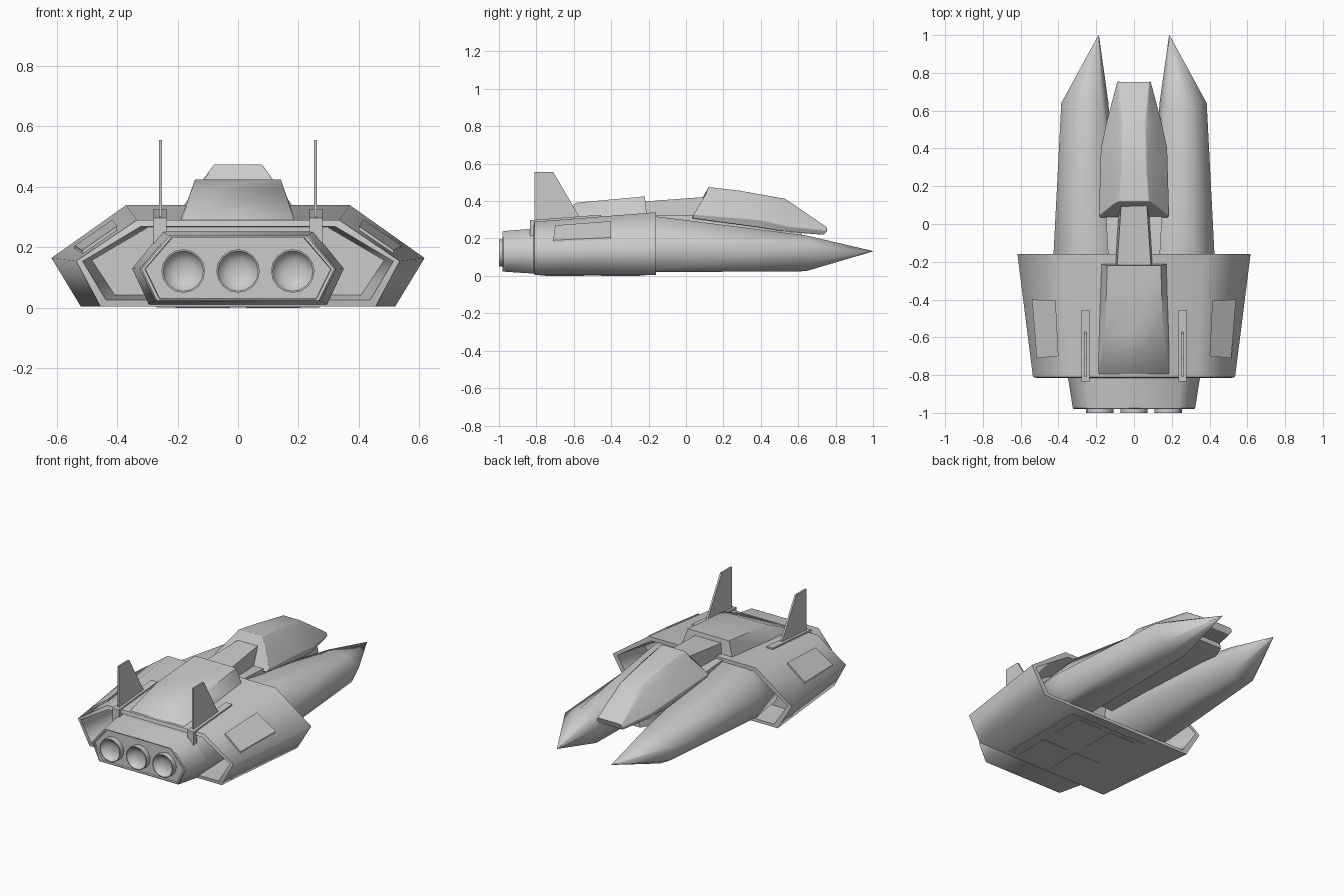
import bpy, bmesh, math
from mathutils import Vector

if "Cube" in bpy.data.objects:
    bpy.data.objects.remove(bpy.data.objects["Cube"])


def finish(name, bm, smooth=30, mirror=False, bevel=0.0):
    bmesh.ops.recalc_face_normals(bm, faces=bm.faces)
    me = bpy.data.meshes.new(name)
    bm.to_mesh(me)
    bm.free()
    ob = bpy.data.objects.new(name, me)
    bpy.context.collection.objects.link(ob)
    if bevel:
        b = ob.modifiers.new("bevel", "BEVEL")
        b.width, b.segments, b.limit_method = bevel, 2, "ANGLE"
    if mirror:
        ob.modifiers.new("mirror", "MIRROR")
    if smooth:
        bpy.ops.object.select_all(action="DESELECT")
        ob.select_set(True)
        bpy.context.view_layer.objects.active = ob
        bpy.ops.object.shade_smooth_by_angle(angle=math.radians(smooth))
    return ob


def loft(name, rings, sharp_rings=False, **kw):
    """Skin a list of equal-length 3D rings and cap both ends."""
    bm = bmesh.new()
    vs = [[bm.verts.new(p) for p in r] for r in rings]
    n = len(rings[0])
    for a, b in zip(vs, vs[1:]):
        for i in range(n):
            j = (i + 1) % n
            bm.faces.new((a[i], a[j], b[j], b[i]))
    bm.faces.new(vs[0])
    bm.faces.new(vs[-1])
    if sharp_rings:
        for r in vs:
            for i in range(n):
                bm.edges.get((r[i], r[(i + 1) % n])).smooth = False
    return finish(name, bm, **kw)


def sym(half):
    """Complete a half ring across x = 0."""
    return half + [(-x, y, z) for x, y, z in reversed(half)]


def section(y, pts, sx=1, sz=1, cz=0.15):
    return sym([(x * sx, y, cz + (z - cz) * sz) for x, z in pts])


def box(name, x0, x1, y0, y1, z0, z1, **kw):
    return loft(name, [[(x0, y, z0), (x1, y, z0), (x1, y, z1), (x0, y, z1)]
                       for y in (y0, y1)], **kw)


# Wide rear hull: hollow at both ends with a bulkhead in the middle
front = [(0.37, 0.34), (0.617, 0.165), (0.52, 0.005)]
rear = [(0.335, 0.29), (0.535, 0.155), (0.455, 0.005)]
mid = [(0.35, 0.31), (0.575, 0.16), (0.485, 0.005)]
loft("rear_hull", [
    section(-0.36, mid, 0.93, 0.85), section(-0.16, front, 0.95, 0.87),
    section(-0.16, front), section(-0.81, rear),
    section(-0.815, rear, 0.96, 0.85), section(-0.50, mid, 0.84, 0.74)],
    sharp_rings=True, smooth=100)

# Engine block with recessed rear face
eng = [(0.25, 0.253), (0.35, 0.13), (0.295, 0.012)]
loft("engine_block", [
    section(-0.45, eng), section(-0.81, eng),
    section(-0.975, eng, 0.925, 0.90, 0.12), section(-0.98, eng, 0.91, 0.88, 0.12),
    section(-0.98, eng, 0.88, 0.84, 0.12), section(-0.967, eng, 0.875, 0.83, 0.12)],
    sharp_rings=True, smooth=100)

# Three round nozzles with bowl interiors
for k in (-1, 0, 1):
    loft("engine_nozzle", [
        [(0.181 * k + r * math.cos(i * math.pi / 8), y, 0.122 + r * math.sin(i * math.pi / 8))
         for i in range(16)]
        for r, y in ((0.072, -0.94), (0.072, -1.0), (0.067, -1.0),
                     (0.058, -0.985), (0.038, -0.972), (0.012, -0.968))], smooth=40)

# Upper hump on the hull
loft("dorsal_hump", [
    sym([(0.185, -0.795, 0.292), (0.198, -0.805, 0.27)]),
    sym([(0.153, -0.58, 0.392), (0.197, -0.60, 0.27)]),
    sym([(0.142, -0.22, 0.425), (0.19, -0.205, 0.28)])], smooth=70)

# Neck linking hump and cockpit
loft("neck", [
    sym([(0.09, -0.22, 0.398), (0.105, -0.22, 0.27)]),
    sym([(0.065, 0.14, 0.425), (0.08, 0.14, 0.27)])])

# Faceted cockpit
loft("cockpit", [
    sym([(0.08, 0.12, 0.475), (0.108, 0.105, 0.435), (0.187, 0.04, 0.33), (0.175, 0.032, 0.308)]),
    sym([(0.065, 0.29, 0.455), (0.105, 0.29, 0.42), (0.176, 0.40, 0.30), (0.165, 0.40, 0.258)]),
    sym([(0.06, 0.53, 0.412), (0.082, 0.53, 0.39), (0.146, 0.54, 0.265), (0.132, 0.54, 0.235)]),
    sym([(0.078, 0.75, 0.262), (0.083, 0.755, 0.255), (0.088, 0.758, 0.24), (0.08, 0.735, 0.22)]),
], smooth=40, bevel=0.004)

# Long pointed side pods
pod_front = [(0.385, 0.165), (0.285, 0.217), (0.17, 0.217), (0.135, 0.15),
             (0.17, 0.035), (0.27, 0.025), (0.335, 0.06)]
pod_rear = [(0.426, 0.18), (0.31, 0.318), (0.10, 0.318), (0.09, 0.20),
            (0.17, 0.025), (0.33, 0.02), (0.375, 0.035)]
tip = Vector((0.187, 1.0, 0.132))
loft("nose_pod", [
    [(x * 0.97, -0.40, 0.15 + (z - 0.15) * 0.75) for x, z in pod_rear],
    [(x, -0.16, z) for x, z in pod_rear],
    [(x, 0.64, z) for x, z in pod_front],
    [tip + 0.01 * Vector((x - 0.25, 0, z - 0.13)) for x, z in pod_front]],
    mirror=True, smooth=86)

# Bridge deck between the pods, carrying the cockpit
loft("pod_bridge", [
    sym([(0.13, -0.3, 0.33), (0.13, -0.3, 0.19)]),
    sym([(0.15, 0.06, 0.322), (0.15, 0.06, 0.19)]),
    sym([(0.13, 0.53, 0.255), (0.15, 0.53, 0.19)]),
    sym([(0.11, 0.62, 0.24), (0.12, 0.62, 0.20)])])

# Tail fins and their rails
fin = [(-0.81, 0.28), (-0.81, 0.555), (-0.71, 0.555), (-0.56, 0.30)]
loft("tail_fin", [[(x, y, z) for y, z in fin] for x in (0.251, 0.262)], mirror=True, smooth=0)
rail = [(-0.835, 0.20), (-0.835, 0.298), (-0.455, 0.327), (-0.455, 0.30), (-0.80, 0.265), (-0.80, 0.20)]
loft("fin_rail", [[(x, y, z) for y, z in rail] for x in (0.236, 0.279)], mirror=True, smooth=0)


# Raised plates on the sloping hull sides
def slope_z(x, y):
    t = (y + 0.81) / 0.65
    (ax, az), (bx, bz) = [Vector(r).lerp(Vector(f), t) for r, f in zip(rear[:2], front[:2])]
    return az + (x - ax) / (bx - ax) * (bz - az)


plate = [(0.415, -0.405), (0.54, -0.40), (0.515, -0.71), (0.40, -0.70)]
loft("side_plate", [[(x, y, slope_z(x, y) + d) for x, y in plate] for d in (-0.015, 0.012)],
     mirror=True, smooth=0)

# Belly panel with four hatches
box("belly_panel", -0.27, 0.27, -0.78, -0.22, 0.002, 0.02, smooth=0)
for x in (-0.117, 0.117):
    for y in (-0.65, -0.35):
        box("belly_hatch", x - 0.09, x + 0.09, y - 0.105, y + 0.105, 0.0, 0.015, smooth=0)
